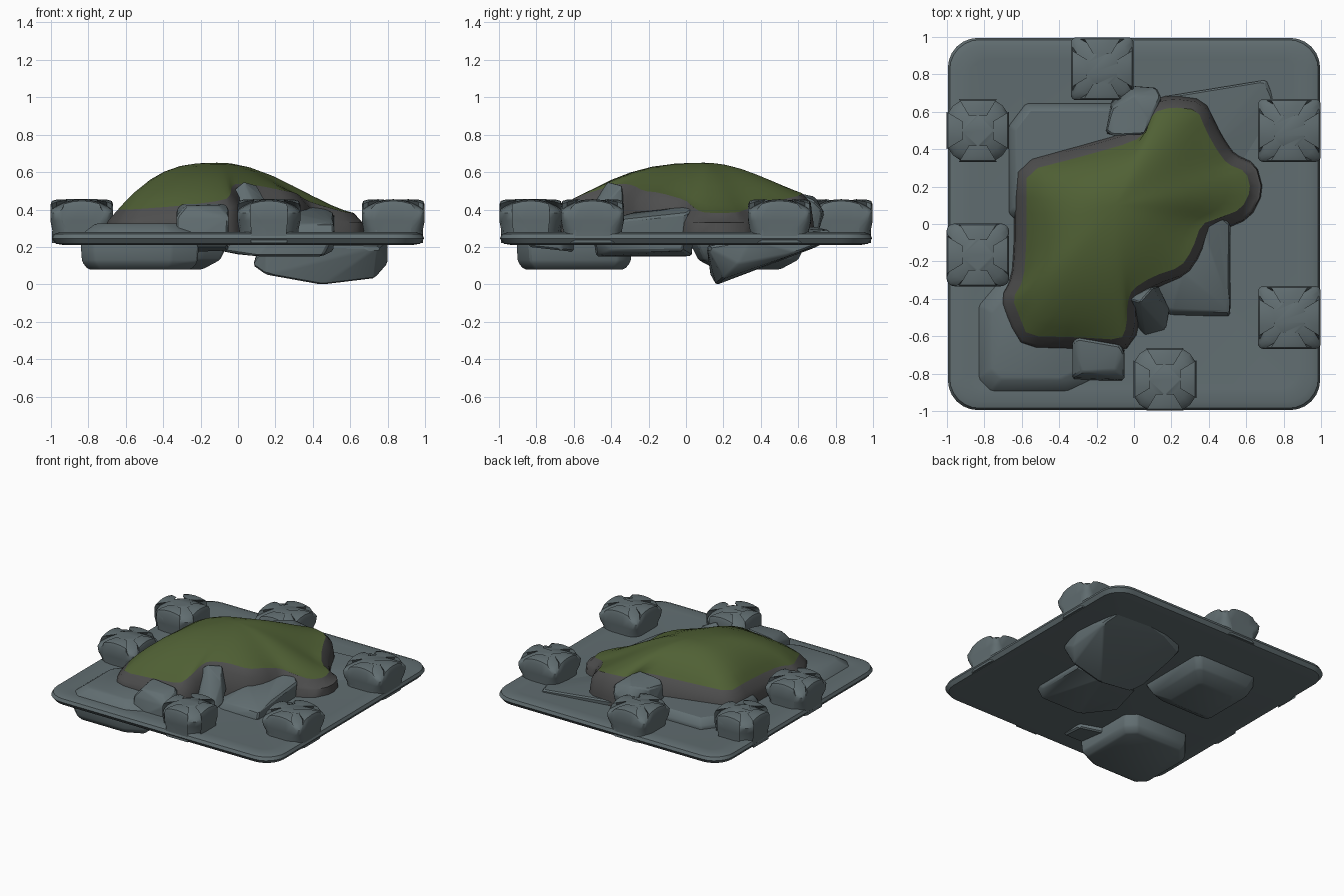
import bpy, bmesh, math
from mathutils import Vector

if "Cube" in bpy.data.objects:
    bpy.data.objects.remove(bpy.data.objects["Cube"])


def material(name, rgb):
    m = bpy.data.materials.new(name)
    m.diffuse_color = (*rgb, 1)
    m.use_nodes = True
    m.node_tree.nodes["Principled BSDF"].inputs["Base Color"].default_value = m.diffuse_color
    return m


STONE = material("stone", (0.12, 0.155, 0.165))
EARTH = material("earth", (0.075, 0.075, 0.075))
MOSS = material("moss", (0.08, 0.118, 0.035))


def finish(bm, name, mat, angle):
    bmesh.ops.recalc_face_normals(bm, faces=bm.faces[:])
    me = bpy.data.meshes.new(name)
    bm.to_mesh(me)
    bm.free()
    ob = bpy.data.objects.new(name, me)
    bpy.context.collection.objects.link(ob)
    me.materials.append(mat)
    bpy.ops.object.select_all(action='DESELECT')
    ob.select_set(True)
    bpy.context.view_layer.objects.active = ob
    bpy.ops.object.shade_smooth_by_angle(angle=math.radians(angle))
    return ob


def loft(name, rings, mat, angle=35, bottom=True, top=True):
    bm = bmesh.new()
    vs = [[bm.verts.new(p) for p in r] for r in rings]
    n = len(vs[0])
    for a, b in zip(vs, vs[1:]):
        for i in range(n):
            j = (i + 1) % n
            bm.faces.new((a[i], a[j], b[j], b[i]))
    if bottom:
        bm.faces.new(vs[0][::-1])
    if top:
        bm.faces.new(vs[-1])
    return finish(bm, name, mat, angle)


def rounded_square(cx, cy, h, r, z, seg=6, dip=0, edge=1):
    # square of half size h with corner radius r; corners drop by dip
    pts = []
    for k, (sx, sy) in enumerate(((1, 1), (-1, 1), (-1, -1), (1, -1))):
        nx, ny = ((0, 1), (-1, 0), (0, -1), (1, 0))[k]
        for i in range(seg + 1):
            a = math.pi / 2 * (k + i / seg)
            pts.append((cx + sx * (h - r) + r * math.cos(a),
                        cy + sy * (h - r) + r * math.sin(a), z - dip))
        if edge > 1:
            s = 1 if k % 2 == 0 else -1
            tx, ty = -ny, nx
            for u in (-.6, -.3, 0, .3, .6):
                pts.append((cx + nx * h - tx * -u * h, cy + ny * h - ty * -u * h,
                            z - dip * abs(u) ** 2))
    return pts


def hull(name, pts, bevel=0.01):
    bm = bmesh.new()
    for p in pts:
        bm.verts.new(p)
    bmesh.ops.convex_hull(bm, input=bm.verts[:])
    junk = [v for v in bm.verts if not v.link_faces]
    bmesh.ops.delete(bm, geom=junk, context='VERTS')
    bmesh.ops.dissolve_limit(bm, angle_limit=0.03, verts=bm.verts[:], edges=bm.edges[:])
    bmesh.ops.bevel(bm, geom=bm.edges[:], offset=bevel, segments=1,
                    affect='EDGES', profile=0.5, clamp_overlap=True)
    return finish(bm, name, STONE, 25)


def slab_rock(name, x0, x1, y0, y1, levels, cut=0.3):
    # chamfered outline repeated at (height, scale) levels
    cx, cy, hx, hy = (x0 + x1) / 2, (y0 + y1) / 2, (x1 - x0) / 2, (y1 - y0) / 2
    c = 1 - cut
    base = [(1, -c), (1, c), (c, 1), (-c * 0.8, 1), (-1, c * 0.7), (-1, -c), (-c, -1), (c * 0.7, -1)]
    return hull(name, [(cx + u * hx * s, cy + v * hy * s, z) for z, s in levels for u, v in base])


# base slab with thin rounded edges
loft("base_slab", [rounded_square(0, 0, h, r, z) for h, r, z in
     ((0.93, .11, .21), (0.975, .15, .217), (0.995, .16, .245), (0.985, .16, .268),
      (0.95, .13, .28), (0.88, .1, .272))], STONE)

# rim blocks with drooping corners: centre and corner radius
BLOCKS = [(-.835, .5, .12), (-.835, -.165, .045), (-.17, .83, .03),
          (.83, .5, .03), (.83, -.5, .03), (.165, -.83, .11)]
for i, (x, y, r) in enumerate(BLOCKS):
    loft(f"rim_block_{i + 1}", [rounded_square(x, y, h, min(r + d, h * .9), z, 4, dip, 2)
         for h, d, z, dip in
         ((.16, .05, .22, 0), (.158, .04, .29, 0), (.168, .015, .34, 0), (.168, 0, .425, .045),
          (.16, .01, .446, .045), (.135, .03, .453, .035), (.08, .02, .455, .01))], STONE)

# large rocks set through the slab
slab_rock("front_left_rock", -.84, -.21, -.905, -.29,
          [(.08, .88), (.12, .98), (.2, 1), (.27, .98), (.325, .75)], .22)
slab_rock("back_left_rock", -.67, -.05, .02, .645,
          [(.08, .55), (.13, .85), (.21, .98), (.29, 1), (.345, .9)], .12)
hull("back_right_rock", [(.08, .2, .1), (.15, .13, .05), (.45, .16, -.004), (.73, .2, .03),
     (.8, .28, .11), (.78, .6, .17), (.72, .77, .24), (.3, .7, .2), (.1, .62, .17),
     (.15, .12, .21), (.75, .11, .2), (.8, .35, .24), (.7, .77, .29), (.15, .68, .31),
     (.3, .3, .31), (.74, .68, .28)])
hull("right_rock", [(-.1, -.3, .18), (.1, -.48, .15), (.45, -.48, .15), (.51, -.4, .18),
     (.51, -.02, .18), (.3, .03, .15), (0, .02, .16), (.18, -.495, .25), (.515, -.495, .27),
     (.2, -.46, .32), (.51, -.47, .33), (.515, 0, .38), (.45, .055, .41), (.36, 0, .42),
     (.26, -.26, .39)])

# small rocks leaning on the mound
hull("front_small_rock", [(-.33, -.84, .2), (-.06, -.84, .2), (-.05, -.66, .18), (-.3, -.57, .17),
     (-.33, -.63, .4), (-.3, -.61, .43), (-.07, -.65, .43), (-.05, -.7, .41), (-.33, -.82, .36),
     (-.05, -.83, .36), (-.28, -.79, .42), (-.1, -.78, .42)])
hull("front_pointed_rock", [(-.03, -.5, .26), (.06, -.6, .26), (.17, -.57, .26), (.19, -.46, .3),
     (.13, -.33, .35), (-.03, -.4, .5), (.03, -.42, .55), (.1, -.34, .53), (.15, -.42, .44),
     (.0, -.35, .3)], .006)
hull("back_small_rock", [(-.15, .48, .25), (-.12, .66, .25), (.1, .7, .25), (.15, .6, .25),
     (-.15, .5, .45), (-.12, .62, .46), (-.01, .74, .38), (.12, .73, .4), (.145, .68, .45),
     (.08, .55, .5), (0, .69, .47), (-.11, .47, .48), (.06, .48, .5)])

# mound rim: x, y, height
RIM = [(-.575, .285, .43), (-.3, .355, .45), (0, .44, .48), (.07, .5, .49), (.1, .595, .48),
       (.2, .625, .49), (.34, .61, .475), (.385, .5, .45), (.44, .4, .43), (.5, .32, .40),
       (.6, .28, .385), (.625, .18, .38), (.575, .08, .385), (.45, .03, .42), (.36, 0, .45),
       (.31, -.14, .49), (.25, -.23, .50), (.1, -.28, .53), (-.01, -.35, .54), (-.035, -.42, .52),
       (-.04, -.55, .48), (-.07, -.62, .45), (-.3, -.605, .42), (-.57, -.6, .4), (-.61, -.5, .40),
       (-.65, -.4, .40), (-.59, -.3, .41), (-.575, -.1, .42), (-.575, .1, .43)][::-1]
# round the outline by cutting its corners
RIM = [Vector(a).lerp(b, t) for a, b in
       zip(map(Vector, RIM), map(Vector, RIM[1:] + RIM[:1])) for t in (.22, .78)]
PEAK = Vector((-.1, .1, .65))


def offset(d, height):
    ring = []
    for i, (x, y, z) in enumerate(RIM):
        p, q = RIM[i - 2], RIM[(i + 2) % len(RIM)]
        n = Vector((q[1] - p[1], p[0] - q[0])).normalized() * d
        ring.append((x + n.x, y + n.y, height(z)))
    return ring


def dome(t):
    # steep shoulder on the left, gentle slope on the right, evened out toward the peak
    ring = []
    for x, y, z in RIM:
        k = min(1, max(0, (.45 - x) / .85))
        f = k * (1 - (1 - t) ** 3) + (1 - k) * math.sin(t * math.pi / 2) ** 1.3
        ring.append(Vector((x + (PEAK.x - x) * t, y + (PEAK.y - y) * t, z + (PEAK.z - z) * f)))
    for _ in range(int(t * 24)):
        n = len(ring)
        ring = [ring[i] * .5 + (ring[i - 1] + ring[(i + 1) % n]) * .25 for i in range(n)]
    return ring


loft("mound_moss", [dome(t) for t in (0, .07, .15, .28, .42, .58, .75, .9, .97)],
     MOSS, 60, bottom=False)
loft("mound_skirt", [offset(.068, lambda z: .25), offset(.06, lambda z: .33),
     offset(.045, lambda z: z - .05), offset(0, lambda z: z)], EARTH, 60, False, False)
